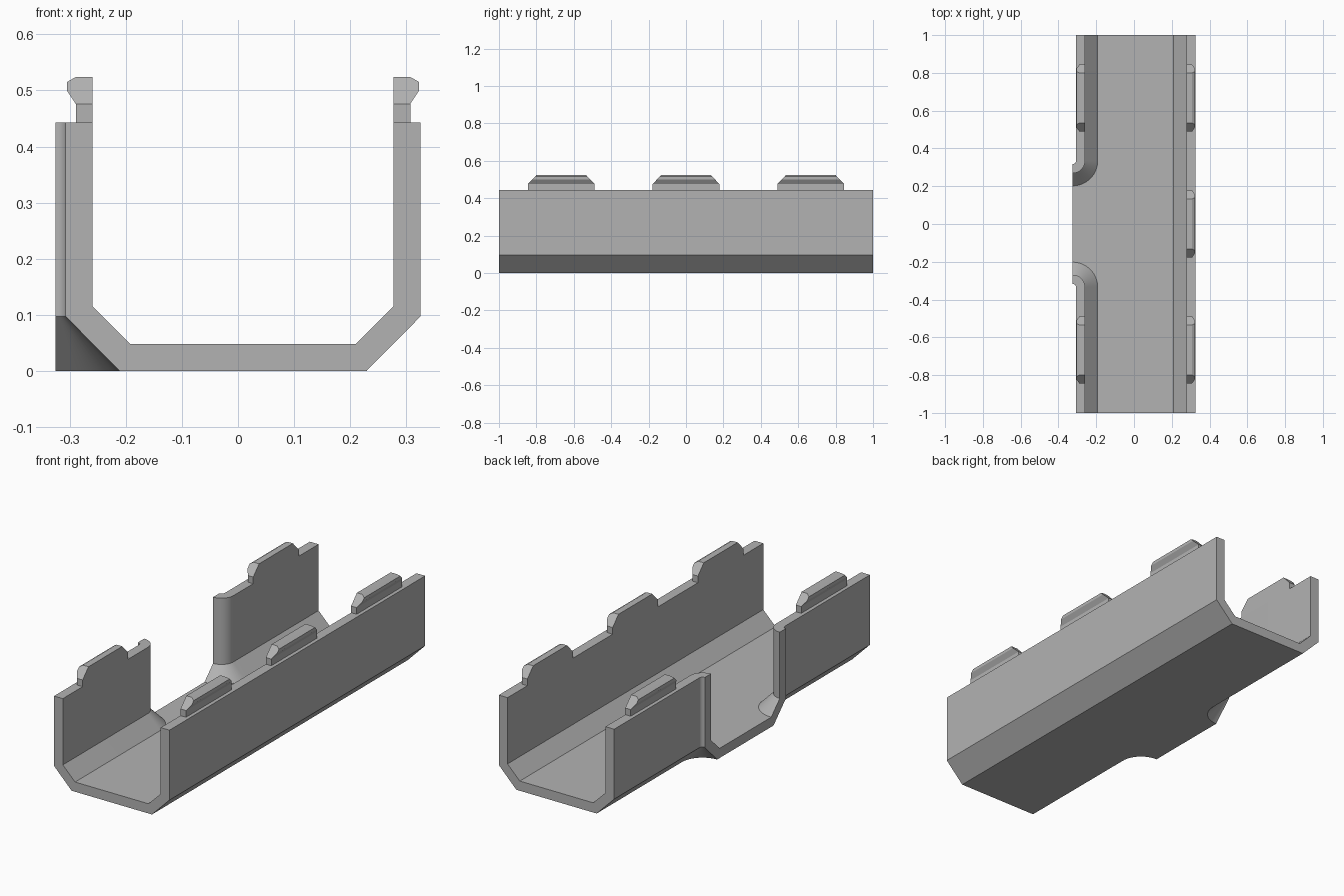
import bpy, bmesh, math

if "Cube" in bpy.data.objects:
    bpy.data.objects.remove(bpy.data.objects["Cube"])

grey = bpy.data.materials.new("grey plastic")
grey.diffuse_color = (0.45, 0.45, 0.45, 1)
grey.use_nodes = True
grey.node_tree.nodes["Principled BSDF"].inputs["Base Color"].default_value = grey.diffuse_color

CX = 0.009            # centre line of the channel
EDGE = -0.325         # plane where the side branch is cut off
BEND_Y = 0.335        # centre of the flared corners
STEPS = 14
# half section (distance from centre line, z): inner top round to outer top
SECTION = [(0.268, 0.443), (0.268, 0.115), (0.201, 0.048),
           (0.220, 0.0), (0.316, 0.097), (0.316, 0.443)]


def finish(bm, name):
    bmesh.ops.recalc_face_normals(bm, faces=bm.faces[:])
    mesh = bpy.data.meshes.new(name)
    bm.to_mesh(mesh)
    bm.free()
    mesh.materials.append(grey)
    ob = bpy.data.objects.new(name, mesh)
    bpy.context.collection.objects.link(ob)
    bpy.ops.object.select_all(action='DESELECT')
    ob.select_set(True)
    bpy.context.view_layer.objects.active = ob
    bpy.ops.object.shade_smooth_by_angle(angle=math.radians(25))
    return ob


def skin(bm, rings):
    for a, b in zip(rings, rings[1:]):
        for i in range(len(a) - 1):
            if i != 2:            # floor top and underside meet here
                bm.faces.new((a[i], a[i + 1], b[i + 1], b[i]))
        bm.faces.new((a[-1], a[0], b[0], b[-1]))


def left_wall(bm, s):
    """Wall sections from the channel end (y = s) round the flared corner."""
    rings = [[bm.verts.new((CX - d, s, z)) for d, z in SECTION]]
    for k in range(STEPS + 1):
        a = math.pi / 2 * k / STEPS
        rings.append([bm.verts.new((EDGE + (CX - d - EDGE) * math.cos(a),
                                    s * (BEND_Y - (CX - d - EDGE) * math.sin(a)), z))
                      for d, z in SECTION])
    return rings


# channel with a side opening
bm = bmesh.new()
back, front = left_wall(bm, 1), left_wall(bm, -1)
right = [[bm.verts.new((CX + d, y, z)) for d, z in SECTION] for y in (1, -1)]
for rings in (back, front, right):
    skin(bm, rings)
for i in (2, 3):                                     # floor top and underside
    bm.faces.new([r[i] for r in back] + [r[i] for r in reversed(front)]
                 + [right[1][i], right[0][i]])
for a, b in ((back[0], right[0]), (front[0], right[1]), (back[-1], front[-1])):
    bm.faces.new(a[:3][::1] + b[:3][::-1] + b[3:][::-1] + a[3:])   # end caps
finish(bm, "channel")

# snap clips: section (distance from centre line, z), ends slope in above the foot
CLIP = [(0.268, 0.443), (0.298, 0.443), (0.298, 0.476), (0.314, 0.500),
        (0.314, 0.515), (0.298, 0.524), (0.268, 0.524), (0.268, 0.476)]


def clip(name, side, y):
    bm = bmesh.new()
    ends = []
    for e in (-1, 1):
        ends.append([bm.verts.new((CX + side * d,
                                   y + e * (0.178 - 0.95 * max(0, z - 0.476)), z))
                     for d, z in CLIP])
    a, b = ends
    n = len(CLIP)
    for i in range(n):
        j = (i + 1) % n
        bm.faces.new((a[i], a[j], b[j], b[i]))
    for r in ends:
        bm.faces.new((r[0], r[1], r[2], r[7]))       # foot end
        bm.faces.new(r[2:])                          # sloped head end
    finish(bm, name)


for y in (-0.667, 0, 0.667):
    clip("right_clip", 1, y)
    if y:
        clip("left_clip", -1, y)
